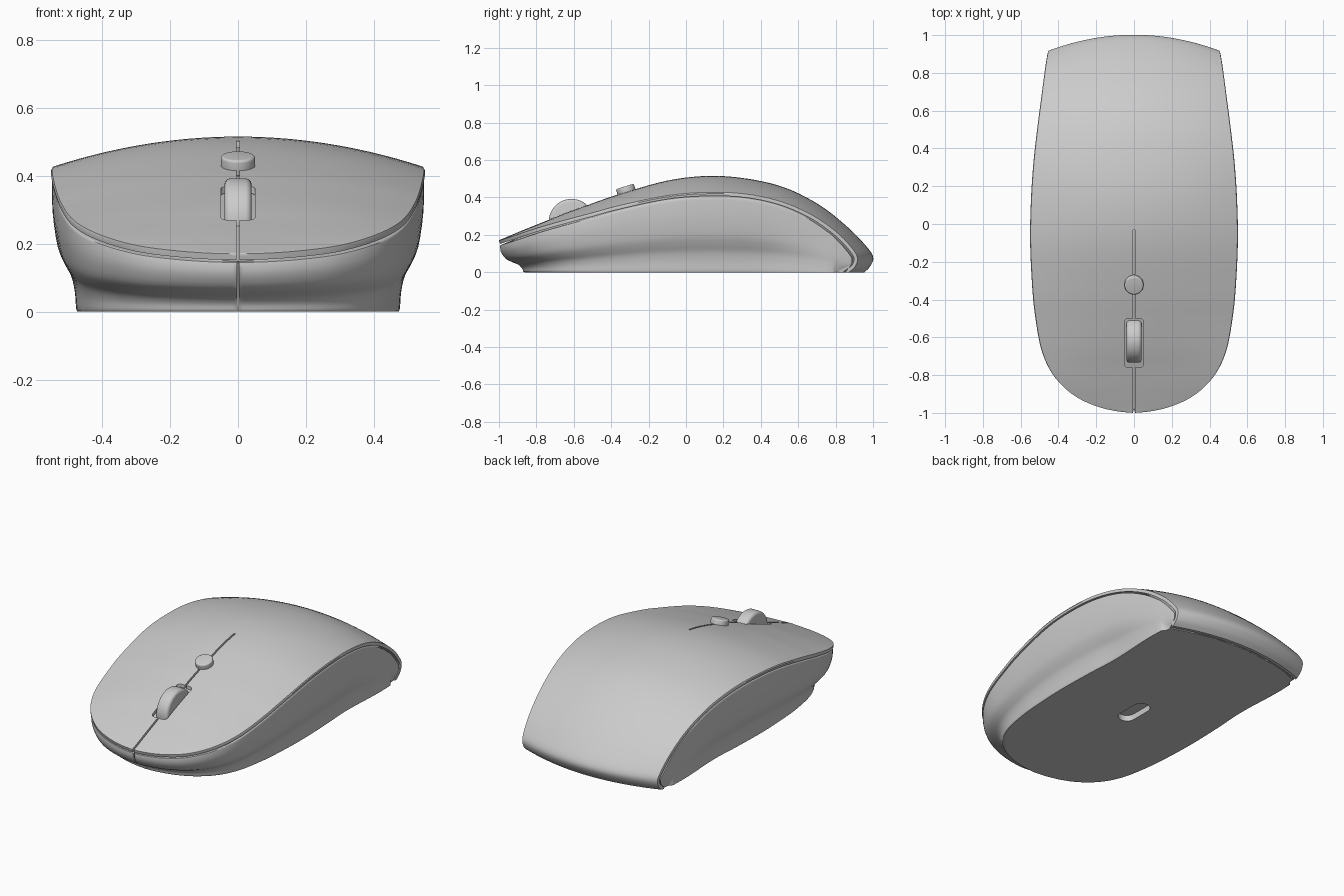
import bpy, bmesh, math
from mathutils import Vector

if "Cube" in bpy.data.objects:
    bpy.data.objects.remove(bpy.data.objects["Cube"])

# Stations front to back: centre y, centre z, edge y, edge z, half width
KEYS = [
    (-1.0, .172, -1.0, .170, .003), (-.99, .176, -.99, .173, .10),
    (-.965, .186, -.965, .181, .20), (-.92, .205, -.92, .195, .30),
    (-.85, .234, -.85, .219, .388), (-.76, .270, -.76, .247, .453),
    (-.65, .315, -.65, .278, .495), (-.5, .369, -.5, .318, .522),
    (-.35, .420, -.35, .358, .538), (-.1, .490, -.1, .410, .55),
    (.12, .515, .12, .427, .546), (.33, .500, .32, .418, .533),
    (.53, .452, .51, .377, .512), (.71, .362, .68, .302, .49),
    (.85, .254, .81, .21, .473), (.95, .155, .885, .132, .462),
    (1.0, .085, .917, .078, .455), (.987, .035, .905, .03, .453),
    (.955, 0, .872, 0, .452)]
# Side wall profile: fraction of the drop, fraction of the inset
WALL = [(0, .1), (.012, .03), (.05, 0), (.26, .03), (.5, .22), (.63, .5),
        (.73, .78), (.85, .93), (.97, .98), (1, 1.03)]


def spline(pts, steps):
    """Catmull-Rom through tuples of any length."""
    out = []
    for i in range(len(pts) - 1):
        a, b = pts[max(i - 1, 0)], pts[i]
        c, d = pts[i + 1], pts[min(i + 2, len(pts) - 1)]
        for k in range(steps):
            t = k / steps
            out.append(tuple(.5 * (2 * q + (r - p) * t + (2 * p - 5 * q + 4 * r - s) * t * t
                                   + (3 * q - p - 3 * r + s) * t ** 3)
                             for p, q, r, s in zip(a, b, c, d)))
    return out + [tuple(pts[-1])]


def smooth(v, a, b):
    t = min(max((v - a) / (b - a), 0), 1)
    return t * t * (3 - 2 * t)


def loft(name, rings):
    bm = bmesh.new()
    rows = [[bm.verts.new(p) for p in r] for r in rings]
    n = len(rows[0])
    for a, b in zip(rows, rows[1:]):
        for i in range(n):
            j = (i + 1) % n
            bm.faces.new((a[i], a[j], b[j], b[i]))
    bm.faces.new(rows[0])
    bm.faces.new(rows[-1])
    bmesh.ops.recalc_face_normals(bm, faces=bm.faces)
    me = bpy.data.meshes.new(name)
    bm.to_mesh(me)
    bm.free()
    ob = bpy.data.objects.new(name, me)
    bpy.context.collection.objects.link(ob)
    return ob


def activate(ob):
    bpy.ops.object.select_all(action='DESELECT')
    ob.select_set(True)
    bpy.context.view_layer.objects.active = ob


def slot(name, hx, y0, y1, z0, z1, r):
    """Upright prism with a rounded rectangular plan."""
    plan = []
    for cx, cy, a0 in ((hx - r, y1 - r, 0), (r - hx, y1 - r, 90),
                       (r - hx, y0 + r, 180), (hx - r, y0 + r, 270)):
        for k in range(7):
            a = math.radians(a0 + 15 * k)
            plan.append((cx + r * math.cos(a), cy + r * math.sin(a)))
    return loft(name, [[(x, y, z) for x, y in plan] for z in (z0, z1)])


def cut(ob, cutter):
    cutter.hide_render = True
    m = ob.modifiers.new("cut", 'BOOLEAN')
    m.operation, m.object, m.solver = 'DIFFERENCE', cutter, 'EXACT'
    activate(ob)
    bpy.ops.object.modifier_apply(modifier=m.name)
    bpy.data.objects.remove(cutter)


def finish(ob, angle=35):
    activate(ob)
    bpy.ops.object.shade_smooth_by_angle(angle=math.radians(angle))


rows = spline(KEYS, 5)
wall = spline(WALL, 3)
last = len(rows) - 1
S = [-1 + 2 * i / 28 for i in range(29)]
start = next(i for i, r in enumerate(rows) if r[2] > .78)
start_y = rows[start][2]

shell_rings, body_rings = [], []
for i, (cy, cz, ey, ez, w) in enumerate(rows):
    # inward normal of the side edge curve
    p, q = rows[max(i - 1, 0)], rows[min(i + 1, last)]
    d = Vector((q[2] - p[2], q[3] - p[3])).normalized()
    ny, nz = d.y, -d.x
    if i == last:
        ny, nz = -1, 0
    by, bz = cy - ey, cz - ez

    # top shell: outer arc, rounded rim, inner arc
    def arc(k, width):
        return [(width * s, ey + k * ny + by * (1 - s * s),
                 max(ez + k * nz + bz * (1 - s * s), 0)) for s in S]
    rim = (ey + .007 * ny, max(ez + .007 * nz, 0))
    shell_rings.append(arc(0, w * .994) + [(w, *rim)]
                       + arc(.019, w * .996)[::-1] + [(-w, *rim)])

    # body: hidden crown, right wall, underside, left wall
    off = .023 + .006 * smooth(ey, .4, .8)
    py, pz = ey + off * ny, max(ez + off * nz, .004)
    px = w * .994
    sx = .868 + .122 * smooth(ey, .3, .85)
    base_x = px * sx
    base_y = py * (.873 + .127 * smooth(ey, -.7, .1))
    if i >= start:
        base_y = start_y + (.842 - start_y) * (i - start) / (last - start)
    side = [(px + (base_x - px) * g, py + (base_y - py) * g, pz * (1 - f)) for f, g in wall]
    x0, y0, z0 = side[0]
    x1, y1, _ = side[-1]
    rear = smooth(ey, .5, .8) if i < start else 1
    crown = [(x0 * s, y0 + by * (1 - s * s), z0 + bz * (1 - s * s)) for s in S[1:-1]]
    under = [(x1 * s, y1 + by * rear * (1 - s * s), 0) for s in S[1:-1]]
    body_rings.append(crown + side + under[::-1] + [(-x, y, z) for x, y, z in side[::-1]])

# Top shell with centre seam and wheel opening
shell = loft("top_shell", shell_rings)
cut(shell, slot("seam_cutter", .005, -1.1, -.03, -.2, 1, .003))
cut(shell, slot("wheel_cutter", .05, -.76, -.5, -.2, 1, .02))
finish(shell)

# Lower body with sensor recess underneath
body = loft("lower_body", body_rings)
cut(body, slot("sensor_cutter", .05, -.11, .11, -.1, .035, .049))
finish(body)


def disc(name, r, depth, loc, rot, bevel):
    bpy.ops.mesh.primitive_cylinder_add(vertices=64, radius=r, depth=depth,
                                        location=loc, rotation=rot)
    ob = bpy.context.object
    ob.name = name
    m = ob.modifiers.new("bevel", 'BEVEL')
    m.width, m.segments, m.limit_method = bevel, 4, 'ANGLE'
    bpy.ops.object.modifier_apply(modifier=m.name)
    finish(ob)


# Scroll wheel and round button
disc("scroll_wheel", .122, .08, (0, -.612, .27), (0, math.pi / 2, 0), .018)
disc("round_button", .05, .05, (0, -.32, .435), (.3, 0, 0), .008)
